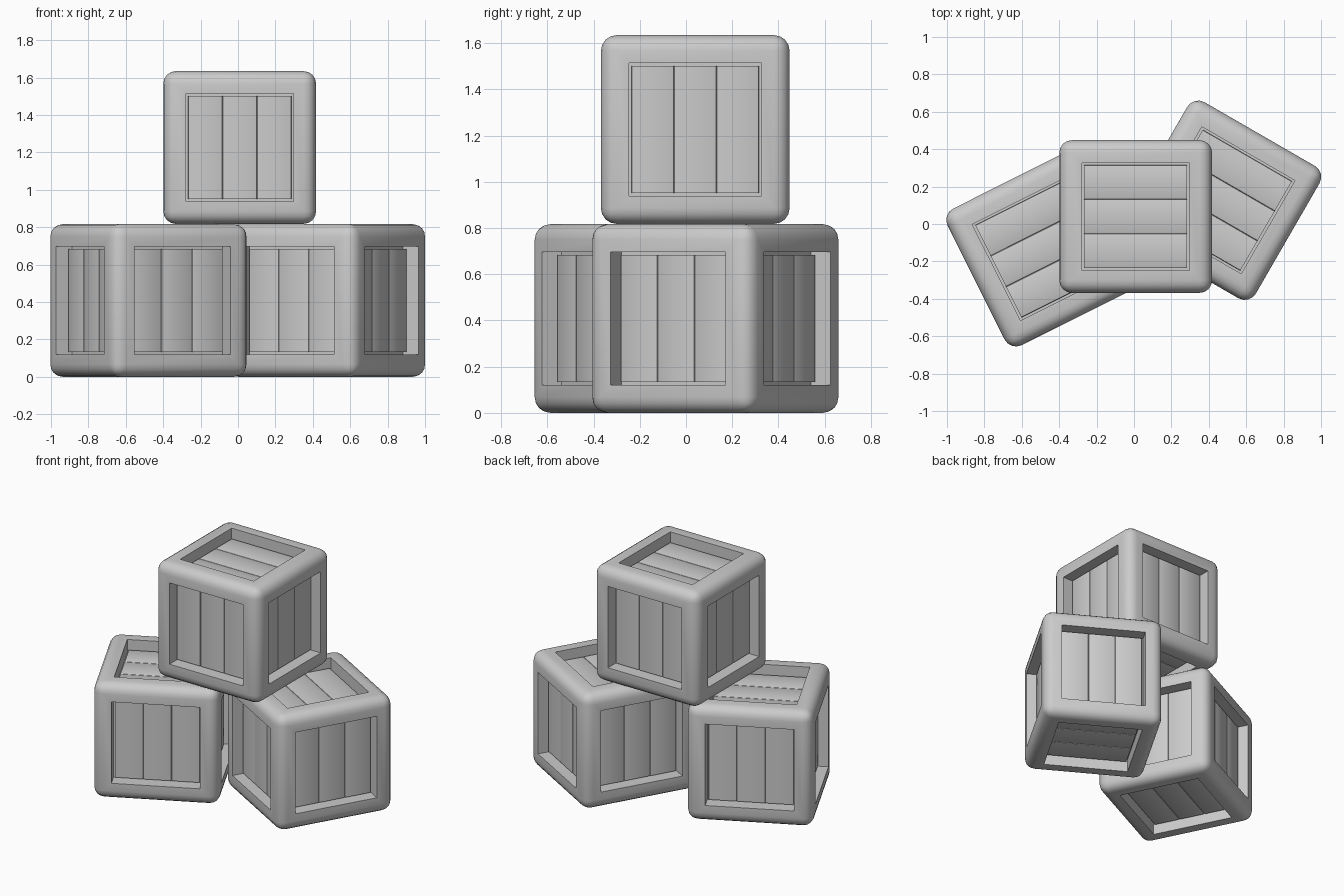
import bpy, bmesh
from math import radians
from mathutils import Matrix, Vector

if "Cube" in bpy.data.objects:
    bpy.data.objects.remove(bpy.data.objects["Cube"])

SIZE = 0.817      # crate edge length
RIM = 0.143       # frame width around each panel
ROUND = 0.068     # frame rounding
RECESS = 0.066    # panel depth below the frame


def finish(bm, name, place):
    bmesh.ops.recalc_face_normals(bm, faces=bm.faces)
    me = bpy.data.meshes.new(name)
    bm.to_mesh(me)
    bm.free()
    ob = bpy.data.objects.new(name, me)
    bpy.context.collection.objects.link(ob)
    ob.matrix_world = place
    bpy.ops.object.select_all(action='DESELECT')
    ob.select_set(True)
    bpy.context.view_layer.objects.active = ob
    bpy.ops.object.shade_smooth_by_angle(angle=radians(40))


def frame(name, place):
    # rounded cube with a round-lipped recess in every face
    bm = bmesh.new()
    bmesh.ops.create_cube(bm, size=SIZE)
    bmesh.ops.bevel(bm, geom=bm.edges[:], offset=ROUND, segments=4,
                    profile=0.5, affect='EDGES')
    flats = sorted(bm.faces, key=lambda f: -f.calc_area())[:6]
    bmesh.ops.inset_individual(bm, faces=flats, thickness=RIM - ROUND)
    lips = [e for f in flats for e in f.edges]
    pits = bmesh.ops.extrude_discrete_faces(bm, faces=flats)['faces']
    for f in pits:
        step = f.normal * -(RECESS + 0.03)
        bmesh.ops.translate(bm, verts=f.verts[:], vec=step)
    # the lip is every edge on the outer surface bounding a recess
    h, inner = SIZE / 2, SIZE / 2 - RIM
    lips = []
    for e in bm.edges:
        a, b = (sorted(abs(c) for c in v.co) for v in e.verts)
        if all(abs(s[2] - h) < 1e-4 and abs(s[0] - inner) < 1e-3
               and abs(s[1] - inner) < 1e-3 for s in (a, b)):
            lips.append(e)
    bmesh.ops.bevel(bm, geom=lips, offset=0.06, segments=4,
                    profile=0.5, affect='EDGES')
    finish(bm, name, place)


def planks(name, place):
    # three boards behind each of the six openings
    bm = bmesh.new()
    turns = [Matrix.Identity(4), Matrix.Rotation(radians(180), 4, 'X')]
    turns += [Matrix.Rotation(radians(90 * i), 4, 'Z') @
              Matrix.Rotation(radians(90), 4, 'Y') for i in range(4)]
    thick = 0.024
    z = SIZE / 2 - RECESS - thick / 2
    for turn in turns:
        for y, width in ((-0.184, 0.184), (0, 0.184), (0.184, 0.184)):
            m = (turn @ Matrix.Translation((0, y, z)) @
                 Matrix.Diagonal((0.55, width, thick, 1)))
            vs = bmesh.ops.create_cube(bm, size=1, matrix=m)['verts']
            es = list({e for v in vs for e in v.link_edges})
            # soften the long outer edges of each board
            axis = turn.to_3x3() @ Vector((1, 0, 0))
            out = turn.to_3x3() @ Vector((0, 0, 1))
            es = [e for e in es
                  if abs((e.verts[0].co - e.verts[1].co).dot(axis)) > 0.5
                  and e.verts[0].co.dot(out) > z]
            bmesh.ops.bevel(bm, geom=es, offset=0.007, segments=2,
                            profile=0.5, affect='EDGES')
    finish(bm, name, place)


# crates: name, centre, turn about z
for label, centre, angle in (
        ("left", (-0.479, -0.13, SIZE / 2), 26.6),
        ("right", (0.468, 0.127, SIZE / 2), -30),
        ("top", (0.009, 0.04, SIZE * 1.5 + 0.001), 0)):
    place = Matrix.Translation(centre) @ Matrix.Rotation(radians(angle), 4, 'Z')
    frame(label + "_crate_frame", place)
    planks(label + "_crate_planks", place)
